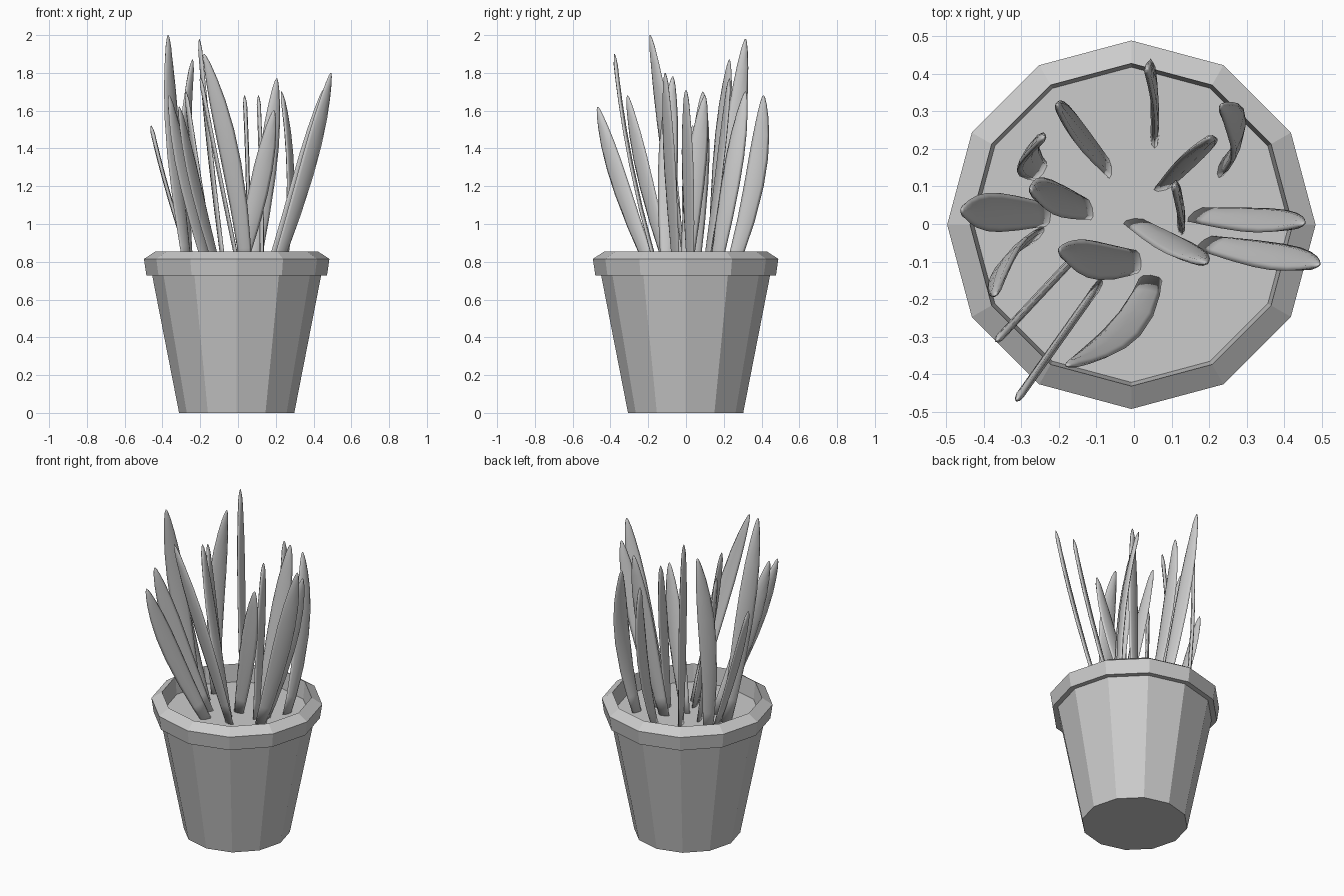
import bpy, bmesh, math
from mathutils import Vector

if "Cube" in bpy.data.objects:
    bpy.data.objects.remove(bpy.data.objects["Cube"])

CX, CY = -0.007, -0.002
SIDES = 12
SOIL_Z = 0.745


def finish(bm, name):
    bmesh.ops.recalc_face_normals(bm, faces=bm.faces)
    me = bpy.data.meshes.new(name)
    bm.to_mesh(me)
    bm.free()
    ob = bpy.data.objects.new(name, me)
    bpy.context.collection.objects.link(ob)
    return ob


def bridge(bm, a, b):
    n = len(a)
    for i in range(n):
        j = (i + 1) % n
        bm.faces.new((a[i], a[j], b[j], b[i]))


def lathe(name, profile, cap_first=False):
    bm = bmesh.new()
    rings = [[bm.verts.new((CX + r * math.cos(2 * math.pi * i / SIDES),
                            CY + r * math.sin(2 * math.pi * i / SIDES), z))
              for i in range(SIDES)] for r, z in profile]
    for a, b in zip(rings, rings[1:]):
        bridge(bm, a, b)
    if cap_first:
        bm.faces.new(rings[0])
    return finish(bm, name)


# Faceted pot: tapered body, overhanging rim, inner wall down to the soil
lathe("pot", [(0.305, 0), (0.447, 0.727), (0.478, 0.727), (0.491, 0.815),
              (0.43, 0.855), (0.42, SOIL_Z)], cap_first=True)

# Soil disc
lathe("soil", [(0.42, SOIL_Z), (0.2, SOIL_Z), (0.001, SOIL_Z)])

# Blade half width along its length
WIDTHS = [(0, 0.03), (0.12, 0.037), (0.3, 0.046), (0.5, 0.052), (0.65, 0.051),
          (0.78, 0.043), (0.88, 0.031), (0.95, 0.019), (0.985, 0.01), (1, 0.003)]


def leaf(name, base, tip, height, angle, bow=None):
    """Curved blade with a thin lens section; angle is the heading of its width."""
    p0 = Vector((*base, SOIL_Z - 0.01))
    p2 = Vector((*tip, height))
    if bow is None:
        bow = (base[0] + 0.62 * (tip[0] - base[0]), base[1] + 0.62 * (tip[1] - base[1]))
    p1 = Vector((*bow, (p0.z + height) / 2))
    heading = Vector((math.cos(math.radians(angle)), math.sin(math.radians(angle)), 0))
    bm = bmesh.new()
    rings = []
    for t, w in WIDTHS:
        p = p0 * (1 - t) ** 2 + p1 * 2 * t * (1 - t) + p2 * t * t
        tan = ((p1 - p0) * (1 - t) + (p2 - p1) * t).normalized()
        side = (heading - tan * heading.dot(tan)).normalized()
        normal = tan.cross(side)
        thick = min(0.011, w * 0.6)
        rings.append([bm.verts.new(p + side * w * math.cos(k * math.pi / 4)
                                   + normal * thick * math.sin(k * math.pi / 4))
                      for k in range(8)])
    for a, b in zip(rings, rings[1:]):
        bridge(bm, a, b)
    bm.faces.new(rings[0])
    bm.faces.new(rings[-1])
    ob = finish(bm, name)
    for f in ob.data.polygons:
        f.use_smooth = True


# Leaves: base, tip, tip height, width heading, optional bow point
LEAVES = [
    ((0.055, 0.23), (0.035, 0.41), 1.68, 90, (0.06, 0.40)),
    ((-0.07, 0.15), (-0.205, 0.315), 1.98, 100),
    ((-0.25, 0.14), (-0.24, 0.23), 1.87, 55, (-0.32, 0.18)),
    ((-0.12, 0.04), (-0.275, 0.09), 1.7, 105),
    ((-0.23, 0.025), (-0.46, 0.035), 1.52, 90),
    ((-0.26, -0.03), (-0.37, -0.19), 2.0, 45, (-0.36, -0.08)),
    ((-0.15, -0.08), (-0.365, -0.31), 1.68, 46),
    ((-0.1, -0.17), (-0.312, -0.468), 1.62, 57),
    ((0.01, -0.1), (-0.2, -0.07), 1.78, 95, (-0.10, -0.11)),
    ((0.045, -0.145), (-0.18, -0.378), 1.9, -5, (0.0, -0.32)),
    ((0.0, 0.005), (0.19, -0.105), 1.6, 5),
    ((0.19, -0.05), (0.492, -0.11), 1.8, 35),
    ((0.165, 0.025), (0.452, 0.0), 1.71, 35),
    ((0.125, 0.0), (0.108, 0.1), 1.68, 95, (0.13, 0.04)),
    ((0.08, 0.1), (0.205, 0.23), 1.77, 20),
    ((0.235, 0.15), (0.23, 0.315), 1.7, 70, (0.325, 0.24)),
]
for i, spec in enumerate(LEAVES):
    leaf(f"leaf_{i + 1}", *spec)
